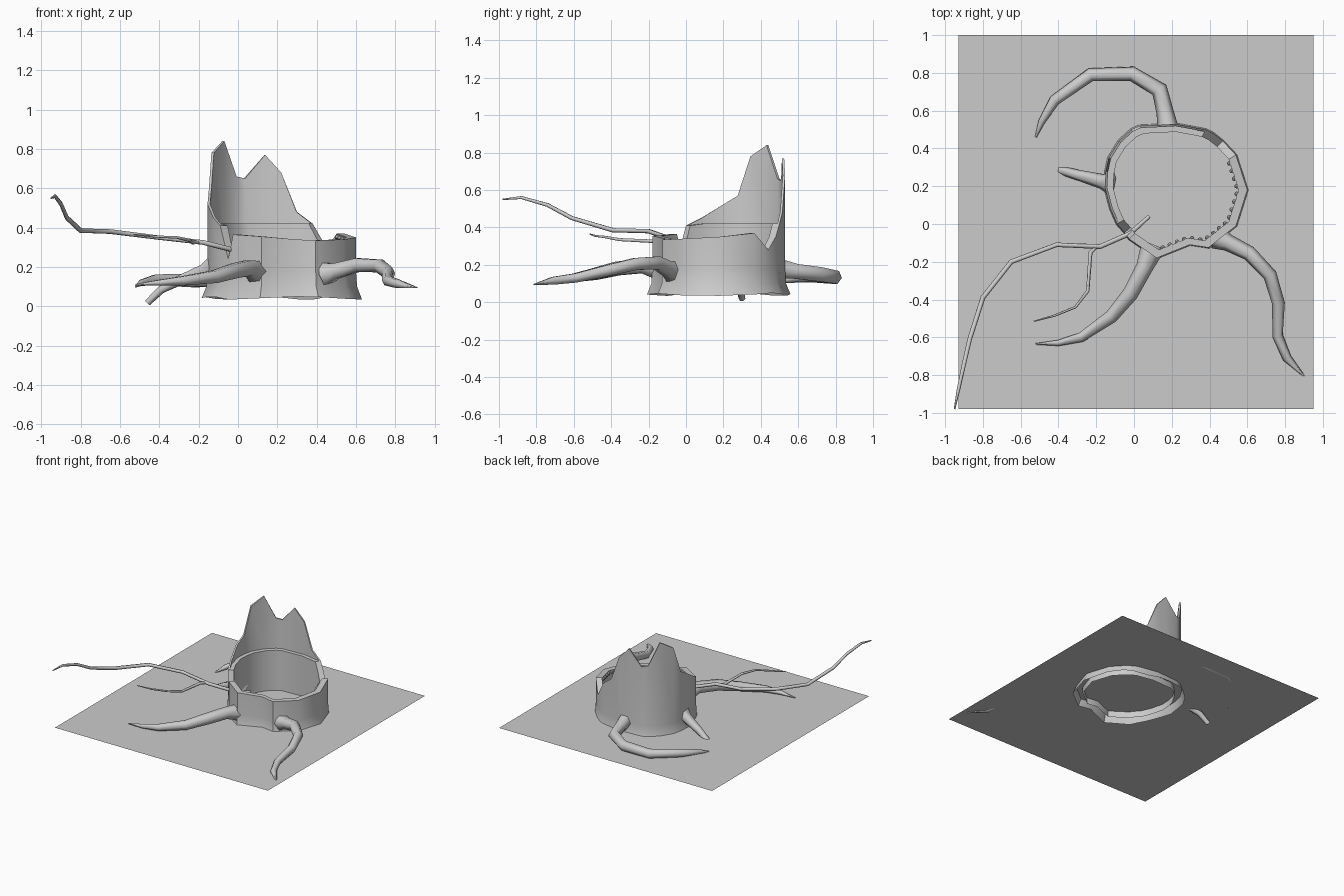
import bpy, bmesh, math
from mathutils import Vector, Matrix

CX, CY = 0.22, 0.18          # stump centre
LEDGE = 0.42                 # top of the thick inner wall


def finish(name, bm, angle=40):
    me = bpy.data.meshes.new(name)
    bmesh.ops.recalc_face_normals(bm, faces=bm.faces)
    bm.to_mesh(me)
    bm.free()
    for p in me.polygons:
        p.use_smooth = True
    me.set_sharp_from_angle(angle=math.radians(angle))
    ob = bpy.data.objects.new(name, me)
    bpy.context.collection.objects.link(ob)
    return ob


def tube(name, pts, res=1):
    """Tapered tube along (x, y, z, radius) points."""
    cu = bpy.data.curves.new(name, 'CURVE')
    cu.dimensions = '3D'
    cu.bevel_depth = 1.0
    cu.bevel_resolution = res
    cu.use_fill_caps = True
    sp = cu.splines.new('POLY')
    sp.points.add(len(pts) - 1)
    for p, (x, y, z, r) in zip(sp.points, pts):
        p.co = (x, y, z, 1)
        p.radius = r
    sp.use_smooth = True
    ob = bpy.data.objects.new(name, cu)
    bpy.context.collection.objects.link(ob)
    return ob


# Ground sheet
bm = bmesh.new()
bm.faces.new([bm.verts.new(c) for c in
              ((-.93, -.98, .1), (.95, -.98, .1), (.95, 1.0, .1), (-.93, 1.0, .1))])
finish("ground_sheet", bm)

# Stump: outline with the broken rim height at each point
rim = [(-.155, .195, .52), (-.15, .28, .57), (-.135, .35, .78), (-.08, .44, .84),
       (-.015, .50, .66), (.03, .52, .65), (.135, .525, .77), (.22, .53, .68),
       (.30, .515, .48), (.38, .50, .42), (.42, .48, .35), (.47, .44, .28),
       (.54, .365, .37), (.60, .18, .35), (.54, -.01, .34), (.395, -.125, .335),
       (.295, -.11, .34), (.12, -.18, .355), (-.025, -.08, .365),
       (-.05, -.045, .24), (-.09, .0, .41), (-.125, .08, .45)]


def ring(bm, scale, height):
    return [bm.verts.new((CX + (x - CX) * scale, CY + (y - CY) * scale, height(i, z)))
            for i, (x, y, z) in enumerate(rim)]


bm = bmesh.new()
rings = [ring(bm, 1.08, lambda i, z: .042 + .008 * math.sin(i * 1.3)),
         ring(bm, 1.015, lambda i, z: .10),
         ring(bm, 1.0, lambda i, z: .18),
         ring(bm, 1.0, lambda i, z: z),
         ring(bm, .965, lambda i, z: z),
         ring(bm, .965, lambda i, z: min(z, LEDGE)),
         ring(bm, .88, lambda i, z: min(z, LEDGE)),
         ring(bm, .88, lambda i, z: .05)]
n = len(rim)
for a, b in zip(rings, rings[1:]):
    for i in range(n):
        j = (i + 1) % n
        bm.faces.new((a[i], a[j], b[j], b[i]))
bmesh.ops.remove_doubles(bm, verts=bm.verts, dist=1e-4)
finish("hollow_stump", bm)

# Small nubs along the inside of the low rim
bm = bmesh.new()
for a, b in zip(rim[12:17], rim[13:18]):
    steps = max(2, round(math.dist(a[:2], b[:2]) / .05))
    for k in range(steps):
        p = Vector(a).lerp(Vector(b), (k + .5) / steps)
        p = Vector((CX + (p.x - CX) * .87, CY + (p.y - CY) * .87, p.z - .015))
        bmesh.ops.create_icosphere(bm, subdivisions=1, radius=.014,
                                   matrix=Matrix.Translation(p))
finish("rim_nubs", bm)

# Roots
tube("back_root", [(.18, .50, .18, .058), (.165, .59, .165, .046), (.135, .71, .15, .045),
                   (-.01, .795, .135, .04), (-.23, .79, .13, .036),
                   (-.42, .655, .135, .03), (-.49, .54, .12, .018), (-.52, .46, .10, .005)])
tube("left_root", [(-.12, .215, .20, .065), (-.17, .225, .18, .04), (-.30, .26, .13, .028),
                   (-.39, .285, .085, .022), (-.46, .30, .018, .018)])
tube("front_left_root", [(.10, -.12, .17, .065), (.055, -.23, .195, .045),
                         (-.02, -.37, .18, .042), (-.12, -.49, .15, .036),
                         (-.28, -.60, .13, .026), (-.40, -.63, .12, .016),
                         (-.52, -.635, .11, .004)])
tube("front_right_root", [(.44, -.07, .165, .065), (.50, -.10, .18, .045),
                          (.61, -.155, .21, .04), (.72, -.27, .205, .037),
                          (.765, -.42, .17, .034), (.76, -.59, .13, .028),
                          (.81, -.71, .115, .024), (.91, -.815, .095, .003)])

# Long vine entering through the rim notch, with a side shoot
tube("long_vine", [(.08, .04, .265, .01), (-.02, -.05, .285, .013), (-.18, -.12, .325, .013),
                   (-.41, -.11, .35, .012), (-.65, -.20, .38, .013), (-.80, -.39, .385, .013),
                   (-.87, -.61, .45, .012), (-.90, -.74, .52, .011),
                   (-.93, -.88, .56, .009), (-.95, -.98, .55, .004)])
tube("vine_shoot", [(-.20, -.12, .325, .01), (-.23, -.15, .325, .011),
                    (-.245, -.355, .335, .009), (-.31, -.44, .35, .007),
                    (-.42, -.485, .355, .006), (-.53, -.515, .365, .003)])
